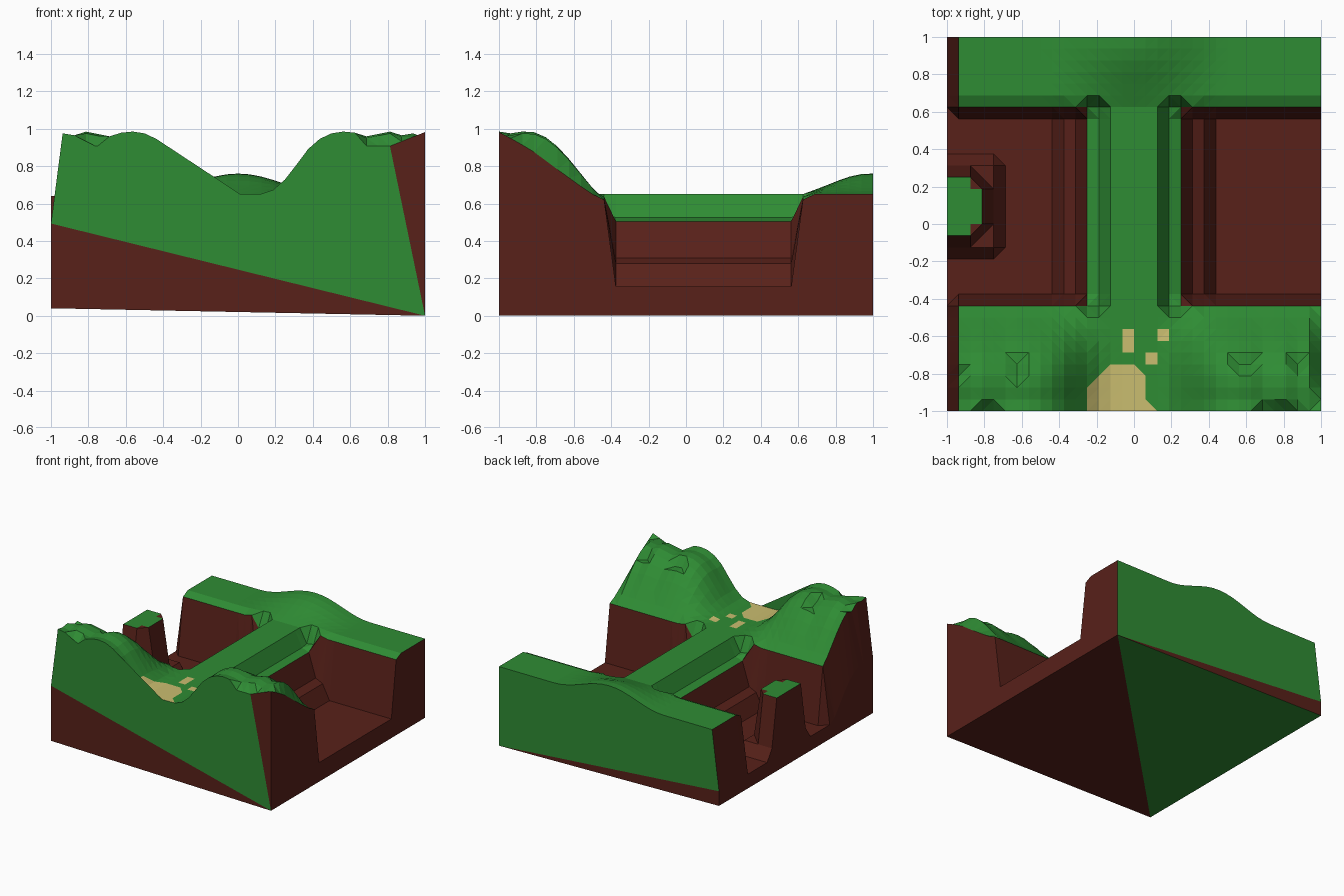
import bpy, math

if "Cube" in bpy.data.objects:
    bpy.data.objects.remove(bpy.data.objects["Cube"])

N, STEP = 32, 0.0625
FLOOR, LAND = 0.157, 0.65


def interp(pts, t):
    """Piecewise-linear profile lookup."""
    if t <= pts[0][0]:
        return pts[0][1]
    for (a, u), (b, v) in zip(pts, pts[1:]):
        if t <= b:
            return u + (v - u) * (t - a) / (b - a)
    return pts[-1][1]


# Profiles: hill cross-section over |x|, hill fall-off over y, bridge over |x|
HILL_X = [(.12, 0), (.19, .07), (.25, .23), (.31, .46), (.375, .72), (.44, .89),
          (.5, .97), (.56, 1), (.625, .98), (.69, .92), (.75, .96), (.81, 1),
          (.875, .94), (1, 1)]
HILL_Y = [(-1, 1), (-.94, .97), (-.875, 1), (-.81, .99), (-.75, .91), (-.69, .77),
          (-.625, .56), (-.56, .32), (-.5, .1), (-.44, 0)]
EDGE_Y = [(-1, 1), (-.82, .69), (-.69, .4), (-.56, .12), (-.5, 0)]
BRIDGE = [(.125, .65), (.1875, .525), (.25, .505), (.3125, .31), (.375, .28), (.4375, FLOOR)]


def coord(i):
    return -1 + i * STEP


def valley(i, j):
    """Sunken valley with the bridge and the pillar at the left edge."""
    z = interp(BRIDGE, abs(coord(i)))
    if i <= 3 and 15 <= j <= 20 and not (i == 3 and j in (15, 20)):
        return 0.64
    if i <= 4 and 14 <= j <= 21:
        return 0.25
    return z


def height(i, j):
    x, y = coord(i), coord(j)
    ax = abs(x)
    if 10 <= j <= 25:
        return valley(i, j)
    if j in (9, 26):                        # rims of the valley
        z = 0.62
        if ax < .33:
            z = interp([(.125, .65), (.1875, .535), (.25, .545), (.3125, .635)], ax)
    elif j > 26:                            # back plateau with a low mound
        z = LAND
        if ax < .5:
            ty = min(1, (y - .56) / .42)
            z += .11 * math.cos(math.pi * ax) ** 2 * math.sin(math.pi / 2 * ty) ** 2
    else:                                   # front hills
        fall = interp(EDGE_Y if i == N else HILL_Y, y)
        z = LAND + .335 * interp(HILL_X, ax) * fall
        if j == 0 and (i in (3, 4) or i in (27, 28, 29)):
            z = .907
        elif j == 0 and i > 29:
            z = .907 + .025 * (i - 29)
        if (i, j) in ((6, 4), (6, 3), (26, 4), (25, 4), (1, 3), (30, 4)):
            z -= .045
    if i == 0:                              # lowered left rim
        z -= 0.49 if j > 8 else 0.492
        z = max(z, FLOOR)
    return z


def inside(x, y, poly):
    hit = False
    for (ax, ay), (bx, by) in zip(poly, poly[1:] + poly[:1]):
        if (ay > y) != (by > y) and x < ax + (bx - ax) * (y - ay) / (by - ay):
            hit = not hit
    return hit


def box(x0, y0, x1, y1):
    return [(x0, y0), (x1, y0), (x1, y1), (x0, y1)]


# Sandy path: one clearing and three stepping patches
SAND = [[(-.25, -1.01), (-.25, -.875), (-.125, -.75), (0, -.75), (.0625, -.8125),
         (.0625, -.9375), (.125, -1)],
        box(-.0625, -.6875, 0, -.5625), box(.125, -.625, .1875, -.5625),
        box(.0625, -.75, .125, -.6875)]


def material(name, rgb):
    m = bpy.data.materials.new(name)
    m.diffuse_color = (*rgb, 1)
    m.use_nodes = True
    m.node_tree.nodes["Principled BSDF"].inputs["Base Color"].default_value = m.diffuse_color
    return m


MATS = [material("grass", (.028, .262, .034)), material("earth", (.098, .015, .010)),
        material("sand", (.59, .51, .16))]
GRASS, EARTH, SANDY = 0, 1, 2


def make(name, verts, faces, mats):
    me = bpy.data.meshes.new(name)
    me.from_pydata(verts, [], faces)
    for m in MATS:
        me.materials.append(m)
    for p, m in zip(me.polygons, mats):
        p.material_index = m
    ob = bpy.data.objects.new(name, me)
    bpy.context.collection.objects.link(ob)


# Landscape surface: triangulated grid, coloured by height
H = [[height(i, j) for j in range(N + 1)] for i in range(N + 1)]
verts = [(coord(i), coord(j), H[i][j]) for i in range(N + 1) for j in range(N + 1)]
faces, mats = [], []
for i in range(N):
    for j in range(N):
        a = i * (N + 1) + j
        b, c, d = a + N + 1, a + N + 2, a + 1
        za, zb, zc, zd = (verts[k][2] for k in (a, b, c, d))
        rising = abs(za - zc) <= abs(zb - zd)
        if j < 6 and 11 < i < 19:
            rising = i < 15
        tris = [(a, b, c), (a, c, d)] if rising else [(a, b, d), (b, c, d)]
        for t in tris:
            cx = sum(verts[k][0] for k in t) / 3
            cy = sum(verts[k][1] for k in t) / 3
            m = EARTH if min(za, zb, zc, zd) < .499 else GRASS
            if any(inside(cx, cy, p) for p in SAND):
                m = SANDY
            faces.append(t)
            mats.append(m)
make("landscape", verts, faces, mats)

# Base block: fanned front and back walls, straight side walls, tilted underside
LOW = 0.04
verts, faces, mats = [], [], []


def add(pts, m):
    n = len(verts)
    verts.extend(pts)
    faces.append(tuple(range(n, n + len(pts))))
    mats.append(m)


def top(i, j):
    return (coord(i), coord(j), H[i][j])


for k in range(N):
    add([(1, -1, 0), top(k + 1, 0), top(k, 0)], EARTH if k >= 29 else GRASS)
    add([(1, 1, 0), top(k, N), top(k + 1, N)], GRASS)
    y0, y1 = coord(k), coord(k + 1)
    add([(1, y0, 0), (1, y1, 0), top(N, k + 1), top(N, k)], EARTH)
    add([(-1, y1, LOW), (-1, y0, LOW), top(0, k), top(0, k + 1)], EARTH)
add([(-1, -1, LOW), (1, -1, 0), top(0, 0)], EARTH)
add([(1, 1, 0), (-1, 1, LOW), top(0, N)], EARTH)
add([(1, 1, 0), (1, -1, 0), (-1, -1, LOW)], EARTH)
add([(1, 1, 0), (-1, -1, LOW), (-1, 1, LOW)], GRASS)
make("base_block", verts, faces, mats)
